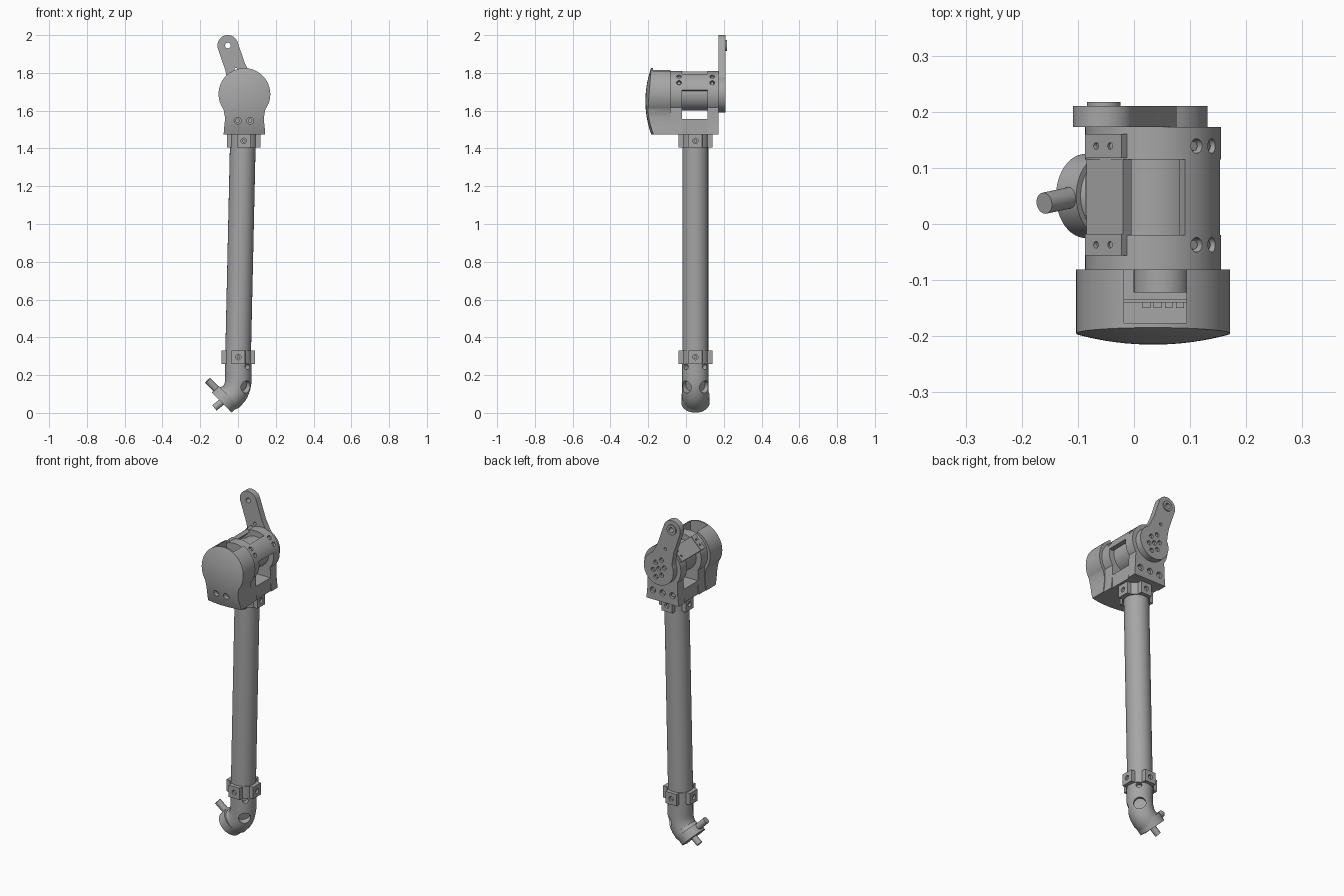
import bpy, bmesh
from math import sin, cos, radians, pi
from mathutils import Vector, Matrix

if "Cube" in bpy.data.objects:
    bpy.data.objects.remove(bpy.data.objects["Cube"])

grey = bpy.data.materials.new("machined grey")
grey.use_nodes = True
colour = (0.38, 0.38, 0.38, 1)
grey.diffuse_color = colour
grey.node_tree.nodes["Principled BSDF"].inputs["Base Color"].default_value = colour
parts = []
HUB = Vector((0.034, 0, 1.688))


def finish(name, bm):
    bmesh.ops.recalc_face_normals(bm, faces=bm.faces)
    mesh = bpy.data.meshes.new(name)
    bm.to_mesh(mesh)
    bm.free()
    mesh.materials.append(grey)
    ob = bpy.data.objects.new(name, mesh)
    bpy.context.collection.objects.link(ob)
    parts.append(ob)
    return ob


def add_rod(bm, a, b, r, seg=32):
    a, b = Vector(a), Vector(b)
    m = Matrix.Translation((a + b) / 2) @ (b - a).to_track_quat('Z', 'Y').to_matrix().to_4x4()
    bmesh.ops.create_cone(bm, cap_ends=True, segments=seg, radius1=r, radius2=r,
                          depth=(b - a).length, matrix=m)


def rod(name, a, b, r, seg=32):
    bm = bmesh.new()
    add_rod(bm, a, b, r, seg)
    return finish(name, bm)


def box(name, lo, hi, turn=0):
    """Box from corner to corner, or turned about the hub's y axis when placed there."""
    lo, hi = Vector(lo), Vector(hi)
    bm = bmesh.new()
    bmesh.ops.create_cube(bm, size=1, matrix=Matrix.Translation((lo + hi) / 2)
                          @ Matrix.Diagonal((*(hi - lo), 1)))
    if turn:
        bm.transform(Matrix.Translation(HUB) @ Matrix.Rotation(radians(turn), 4, 'Y'))
    return finish(name, bm)


def prism(name, pts, axis, lo, hi):
    bm = bmesh.new()
    place = (lambda p: (p[0], lo, p[1])) if axis == 'y' else (lambda p: (p[0], p[1], lo))
    face = bm.faces.new([bm.verts.new(place(p)) for p in pts])
    grown = bmesh.ops.extrude_face_region(bm, geom=[face])
    shift = Vector((0, hi - lo, 0)) if axis == 'y' else Vector((0, 0, hi - lo))
    bmesh.ops.translate(bm, vec=shift, verts=[v for v in grown["geom"] if isinstance(v, bmesh.types.BMVert)])
    return finish(name, bm)


def combine(ob, cutter, operation):
    """Apply a boolean and drop the cutter."""
    mod = ob.modifiers.new("cut", 'BOOLEAN')
    mod.operation, mod.object, mod.solver = operation, cutter, 'EXACT'
    cutter.hide_render = True
    deps = bpy.context.evaluated_depsgraph_get()
    result = bpy.data.meshes.new_from_object(ob.evaluated_get(deps))
    ob.modifiers.clear()
    ob.data = result
    parts.remove(cutter)
    bpy.data.objects.remove(cutter)


def drill(ob, holes, r, depth):
    """Holes are (surface point, outward direction) pairs."""
    bm = bmesh.new()
    for p, d in holes:
        p, d = Vector(p), Vector(d).normalized()
        add_rod(bm, p + d * 0.03, p - d * depth, r, 20)
    combine(ob, finish("cutter", bm), 'DIFFERENCE')


def bolts(name, ob, holes, r=0.014):
    """Counterbored holes with a recessed screw head in each."""
    drill(ob, holes, r, 0.02)
    bm = bmesh.new()
    for p, d in holes:
        p, d = Vector(p), Vector(d).normalized()
        add_rod(bm, p - d * 0.022, p - d * 0.008, r * 0.65, 12)
    finish(name, bm)


def arc(cx, cy, r, a0, a1, n):
    return [(cx + r * cos(radians(a0 + (a1 - a0) * i / n)),
             cy + r * sin(radians(a0 + (a1 - a0) * i / n))) for i in range(n + 1)]


def keyhole(r, foot):
    """Round head with a waist and a slightly flared foot."""
    side = [(foot - 0.006, 1.57), (foot - 0.006, 1.54), (foot - 0.002, 1.505), (foot, 1.475)]
    right = [(HUB.x + x, z) for x, z in reversed(side)]
    left = [(HUB.x - x, z) for x, z in side]
    return right + arc(HUB.x, HUB.z, r, -36, 216, 56) + left


def radial(angle, r, y):
    d = Vector((cos(radians(angle)), 0, sin(radians(angle))))
    return HUB + d * r + Vector((0, y, 0)), d


# Long tube, slightly leaning
rod("tube", (0, 0.05, 0.28), (0.026, 0.05, 1.45), 0.068, 48)

# Clamp collars with four lugs each
for label, cx, z0, z1 in (("lower", 0.002, 0.26, 0.33), ("upper", 0.03, 1.405, 1.476)):
    outline = []
    for k in range(4):
        a = k * 90
        for x, y in [(0.089, -0.036), (0.089, 0.036)] + arc(0, 0, 0.073, 30, 60, 5):
            outline.append((cx + x * cos(radians(a)) - y * sin(radians(a)),
                            0.05 + x * sin(radians(a)) + y * cos(radians(a))))
    collar = prism(label + "_collar", outline, 'z', z0, z1)
    dirs = [Vector((cos(k * pi / 2), sin(k * pi / 2), 0)) for k in range(4)]
    bolts(label + "_collar_screws", collar,
          [(Vector((cx, 0.05, (z0 + z1) / 2)) + d * 0.089, d) for d in dirs])

# Bent elbow swept along a short path
path = [Vector((0.002, 0.05, 0.28)), Vector((0.002, 0.05, 0.19))]
path += [Vector((x, 0.05, z)) for x, z in arc(-0.148, 0.18, 0.15, -8, -38, 5)]
path.append(Vector((-0.07, 0.05, 0.07)))
bm = bmesh.new()
rings = []
for i, p in enumerate(path):
    t = (path[min(i + 1, len(path) - 1)] - path[max(i - 1, 0)]).normalized()
    u = Vector((0, 1, 0))
    w = t.cross(u)
    rings.append([bm.verts.new(p + (u * cos(k * pi / 20) + w * sin(k * pi / 20)) * 0.07)
                  for k in range(40)])
for a, b in zip(rings, rings[1:]):
    for k in range(40):
        bm.faces.new((a[k], a[k - 1], b[k - 1], b[k]))
bm.faces.new(rings[0])
bm.faces.new(rings[-1])
elbow = finish("elbow", bm)
drill(elbow, [((0.05, 0.05 + s * 0.055, 0.135), (1, s, -0.35)) for s in (-1, 1)], 0.033, 0.04)
drill(elbow, [((0.05, 0.05 + s * 0.05, 0.245), (1, s, 0)) for s in (-1, 1)], 0.016, 0.03)

# End cap with two pins
rod("end_cap", (-0.05, 0.05, 0.09), (-0.086, 0.05, 0.054), 0.075, 48)
rod("axial_pin", (-0.07, 0.05, 0.07), (-0.125, 0.05, 0.026), 0.018)
rod("radial_pin", (-0.09, 0.052, 0.10), (-0.16, 0.037, 0.172), 0.019)

# Head frame: two cheeks, base block, motor and bridges
front_cheek = prism("front_cheek", keyhole(0.121, 0.106), 'y', -0.082, -0.02)
back_cheek = prism("back_cheek", keyhole(0.121, 0.106), 'y', 0.115, 0.173)
box("base_block", (HUB.x - 0.1, -0.021, 1.475), (HUB.x + 0.1, 0.116, 1.555))
rod("motor", (HUB.x, -0.021, HUB.z), (HUB.x, 0.116, HUB.z), 0.088, 48)
prism("right_bridge", arc(HUB.x, HUB.z, 0.121, 10, 62, 14) + arc(HUB.x, HUB.z, 0.098, 62, 10, 14),
      'y', -0.021, 0.116)
bridge = box("left_bridge", (-0.046, -0.02, 0.1), (0.046, 0.115, 0.122), -45)
box("motor_terminal", (-0.022, 0.035, 1.73), (0.005, 0.07, 1.768))
for label, cheek, y0, y1 in (("front", front_cheek, -0.056, -0.018), ("back", back_cheek, 0.118, 0.16)):
    mid = (y0 + y1) / 2
    bolts(label + "_cheek_screws", cheek, [radial(a, 0.121, mid) for a in (30, 50)], 0.013)
    lug = box(label + "_lug", (-0.046, y0, 0.1), (0.046, y1, 0.126), -45)
    drill(lug, [radial(a, 0.126, mid) for a in (127, 143)], 0.006, 0.015)
bolts("back_foot_screws", back_cheek,
      [((HUB.x + x, 0.173, 1.53), (0, 1, 0)) for x in (-0.065, 0, 0.065)], 0.018)

# Domed front cover with an open slot in the top
cover = prism("front_cover", keyhole(0.137, 0.11), 'y', -0.23, -0.081)
bm = bmesh.new()
bmesh.ops.create_uvsphere(bm, u_segments=96, v_segments=96, radius=0.52,
                          matrix=Matrix.Translation((HUB.x, 0.305, 1.65)) @ Matrix.Rotation(pi / 2, 4, 'X'))
combine(cover, finish("dome", bm), 'INTERSECT')
combine(cover, box("slot", (-0.018, -0.176, 1.64), (0.094, -0.05, 1.9)), 'DIFFERENCE')
bolts("cover_screws", cover, [((x, -0.19, 1.547), (0, -1, 0)) for x in (-0.002, 0.064)], 0.018)

# Electronics inside the slot
box("circuit_board", (-0.018, -0.14, 1.64), (0.094, -0.134, 1.76))
for i in range(4):
    x = 0.015 + i * 0.02
    box("board_chip", (x, -0.15, 1.70), (x + 0.014, -0.139, 1.745))
rod("encoder_ring", (HUB.x + 0.015, -0.122, 1.70), (HUB.x + 0.015, -0.082, 1.70), 0.05)

# Output arm at the back
tip = Vector((-0.054, 1.945))
hub = Vector((HUB.x, HUB.z))
along = (tip - hub).normalized()
across = Vector((-along.y, along.x))
shape = arc(tip.x, tip.y, 0.055, 19, 199, 24)
shape += [tuple(hub + along * 0.15 + across * 0.055), tuple(hub + along * 0.1 + across * 0.062)]
shape += arc(hub.x, hub.y, 0.097, 154, 424, 40)
shape += [tuple(hub + along * 0.1 - across * 0.062), tuple(hub + along * 0.15 - across * 0.055)]
arm = prism("output_arm", shape, 'y', 0.173, 0.21)
boss = rod("arm_boss", (tip.x, 0.209, tip.y), (tip.x, 0.217, tip.y), 0.03)
for ob in (arm, boss):
    drill(ob, [((tip.x, 0.21, tip.y), (0, 1, 0))], 0.015, 0.06)
small = hub + along * 0.137
drill(arm, [((small.x, 0.21, small.y), (0, 1, 0))], 0.009, 0.06)
pattern = [hub + along * a + across * b for a, b in
           ((0.06, 0), (0.025, 0.03), (0.025, -0.03), (-0.025, 0.03), (-0.025, -0.03), (-0.055, 0), (0, 0))]
bolts("arm_screws", arm, [((p.x, 0.21, p.y), (0, 1, 0)) for p in pattern], 0.013)

# Smooth round surfaces, keep edges crisp
bpy.ops.object.select_all(action='DESELECT')
for ob in parts:
    ob.select_set(True)
bpy.context.view_layer.objects.active = parts[0]
bpy.ops.object.shade_smooth_by_angle(angle=radians(30))
